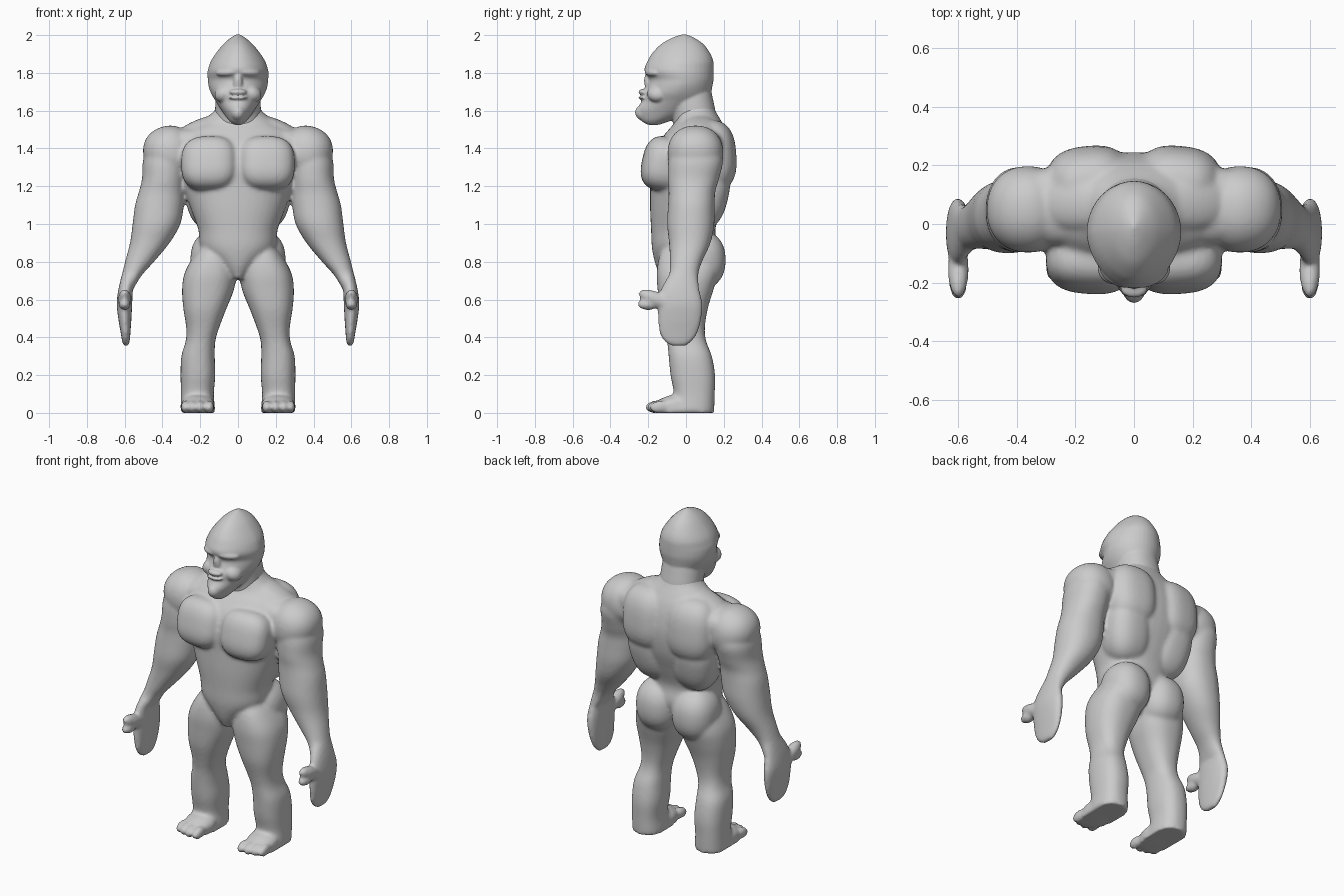
import bpy, bmesh, math
from mathutils import Matrix

SEG = 40
fur = bpy.data.materials.new("plain grey")
fur.diffuse_color = (0.6, 0.6, 0.6, 1)


def spline(rows, steps=5):
    """Smooth interpolation through a list of cross-section rows."""
    out = []
    for i in range(len(rows) - 1):
        a, b, c, d = (rows[max(0, min(len(rows) - 1, i + k))] for k in (-1, 0, 1, 2))
        for s in range(steps):
            t = s / steps
            out.append([0.5 * (2*q + (r-p)*t + (2*p-5*q+4*r-u)*t*t + (3*q-p-3*r+u)*t**3)
                        for p, q, r, u in zip(a, b, c, d)])
    return out + [rows[-1]]


def loft(bm, rows, side=1, power=2.2, taper=0.0):
    """Stack horizontal rounded rings given as (z, x0, x1, y0, y1)."""
    rings = []
    for z, x0, x1, y0, y1 in spline(rows):
        ring = []
        for k in range(SEG):
            a = 2 * math.pi * k / SEG
            c, s = math.cos(a), math.sin(a)
            c = math.copysign(abs(c) ** (2 / power), c)
            s = math.copysign(abs(s) ** (2 / power), s)
            w = (x1 - x0) / 2 * (1 - taper * max(0, -s))
            ring.append(bm.verts.new((side * ((x0 + x1) / 2 + w * c),
                                      (y0 + y1) / 2 + (y1 - y0) / 2 * s, z)))
        rings.append(ring)
    for a, b in zip(rings, rings[1:]):
        for k in range(SEG):
            j = (k + 1) % SEG
            bm.faces.new((a[k], a[j], b[j], b[k]))
    bm.faces.new(rings[0][::-1])
    bm.faces.new(rings[-1])


def blob(bm, loc, size, side=1, tilt=(0, 0, 0), power=2.0):
    """Muscle or feature; a higher power is boxier; tilt in degrees."""
    m = Matrix.Translation(loc)
    for axis, deg in zip("XYZ", tilt):
        m = m @ Matrix.Rotation(math.radians(deg), 4, axis)
    m = Matrix.Diagonal((side, 1, 1, 1)) @ m @ Matrix.Diagonal((*size, 1))
    verts = bmesh.ops.create_uvsphere(bm, u_segments=32, v_segments=20, radius=1)["verts"]
    for v in verts:
        n = sum(abs(c) ** power for c in v.co) ** (1 / power)
        v.co = m @ (v.co / n)


def finish(bm, name, voxel, smooth):
    """Fuse the overlapping volumes into one smooth skin."""
    bmesh.ops.recalc_face_normals(bm, faces=bm.faces)
    me = bpy.data.meshes.new(name)
    bm.to_mesh(me)
    bm.free()
    me.materials.append(fur)
    ob = bpy.data.objects.new(name, me)
    bpy.context.collection.objects.link(ob)
    r = ob.modifiers.new("fuse", 'REMESH')
    r.mode, r.voxel_size, r.use_smooth_shade = 'VOXEL', voxel, True
    s = ob.modifiers.new("soften", 'SMOOTH')
    s.factor, s.iterations = 0.5, smooth


body = bmesh.new()

# Torso, from the pointed groin up to the neck base
loft(body, [(0.71, -.03, .03, -.13, .06), (0.78, -.10, .10, -.16, .13),
            (0.87, -.195, .195, -.18, .165), (0.97, -.21, .21, -.185, .155),
            (1.08, -.25, .25, -.19, .19), (1.20, -.29, .29, -.19, .23),
            (1.32, -.31, .31, -.19, .245), (1.42, -.31, .31, -.155, .235),
            (1.49, -.29, .29, -.10, .215), (1.54, -.20, .20, -.06, .19),
            (1.60, -.125, .125, -.05, .155), (1.64, -.11, .11, -.05, .14)])

for side in (1, -1):
    # Broad flat chest plate muscle
    blob(body, (.150, -.115, 1.318), (.150, .118, .145), side, (-12, 0, 4), 2.8)
    # Upper back, lat, collar and buttock muscles
    blob(body, (.150, .12, 1.36), (.150, .145, .19), side, (4, 0, -6), 2.7)
    blob(body, (.145, .10, 1.16), (.135, .125, .19), side, (-13, 8, 0), 2.5)
    blob(body, (.23, .06, 1.42), (.22, .135, .095), side, (0, 6, 0), 2.4)
    blob(body, (.20, .07, 1.51), (.15, .09, .045), side, (0, 22, 0))
    blob(body, (.122, .07, .81), (.130, .140, .155), side, (0, 0, 0), 2.3)

    # Shoulder cap
    blob(body, (.362, .05, 1.375), (.138, .148, .145), side, (0, 20, 0), 2.2)

    # Upper arm, forearm and wrist
    loft(body, [(1.44, .27, .46, -.06, .16), (1.34, .27, .502, -.092, .195),
                (1.24, .28, .508, -.097, .175), (1.17, .285, .525, -.092, .155),
                (1.10, .287, .545, -.095, .152), (1.00, .305, .558, -.10, .15),
                (.90, .362, .572, -.09, .13), (.80, .445, .598, -.085, .085),
                (.73, .508, .615, -.09, .065), (.66, .552, .628, -.12, .07)], side)

    # Hand with joined fingers, then the thumb
    loft(body, [(.74, .53, .613, -.085, .06), (.66, .555, .632, -.13, .07),
                (.58, .560, .642, -.148, .087), (.50, .564, .634, -.148, .083),
                (.43, .569, .622, -.143, .064), (.38, .573, .614, -.118, .035),
                (.355, .58, .606, -.08, .0)], side)
    blob(body, (.60, -.155, .60), (.036, .105, .040), side, (-22, 0, 0))
    blob(body, (.60, -.205, .572), (.031, .054, .028), side, (-5, 0, 0))

    # Thigh and shin
    loft(body, [(.90, .06, .18, -.10, .12), (.83, .025, .235, -.14, .17),
                (.74, .008, .283, -.155, .17), (.65, .022, .296, -.15, .145),
                (.55, .062, .289, -.14, .115), (.45, .100, .274, -.115, .10),
                (.38, .120, .277, -.10, .107), (.30, .123, .300, -.092, .137),
                (.20, .120, .304, -.082, .154), (.10, .128, .302, -.065, .152),
                (.03, .122, .304, -.085, .150), (0, .122, .304, -.085, .148)], side, 2.4)

    # Foot: sloping instep and four toes
    blob(body, (.212, -.06, .045), (.088, .115, .052), side, (10, 0, 0))
    loft(body, [(.045, .132, .297, -.145, .10), (.02, .125, .302, -.155, .12),
                (0, .125, .302, -.155, .12)], side, 3)
    for x, y, r in ((.153, -.162, .027), (.200, -.166, .023),
                    (.243, -.156, .022), (.281, -.141, .021)):
        blob(body, (x, y, .032), (r, .052, .033), side, (8, 0, 0))

# Level soles
for v in body.verts:
    v.co.z = max(v.co.z, -0.002)
finish(body, "body", 0.0105, 8)

head = bmesh.new()

# Skull with a crest, brow shelf, eye hollow and tapering jaw
loft(head, [(1.525, -.022, .022, -.205, -.14), (1.55, -.050, .050, -.240, -.07),
            (1.60, -.086, .086, -.262, .08), (1.65, -.118, .118, -.235, .12),
            (1.69, -.142, .142, -.226, .132), (1.73, -.156, .156, -.205, .140),
            (1.765, -.160, .160, -.196, .146), (1.80, -.162, .162, -.216, .147),
            (1.825, -.157, .157, -.220, .147), (1.86, -.145, .145, -.205, .145),
            (1.90, -.120, .120, -.182, .130), (1.95, -.080, .080, -.135, .095),
            (1.985, -.040, .040, -.075, .045), (2.005, -.006, .006, -.02, .0)],
     power=2.0, taper=0.10)

# Neck
loft(head, [(1.48, -.12, .12, -.06, .16), (1.58, -.122, .122, -.075, .158),
            (1.66, -.118, .118, -.09, .143), (1.72, -.11, .11, -.09, .13)])

# Nose bridge, nose tip, lips and chin
blob(head, (0, -.195, 1.735), (.026, .024, .060), 1, (14, 0, 0))
blob(head, (0, -.222, 1.698), (.046, .030, .018))
blob(head, (0, -.226, 1.668), (.050, .026, .010))
blob(head, (0, -.218, 1.590), (.040, .052, .045))
for side in (1, -1):
    # Soft brow ridge and cheek
    blob(head, (.052, -.172, 1.803), (.070, .040, .024), side, (0, 4, 24))
    blob(head, (.070, -.150, 1.690), (.056, .056, .045), side, (0, 25, 25))
finish(head, "head", 0.006, 9)
